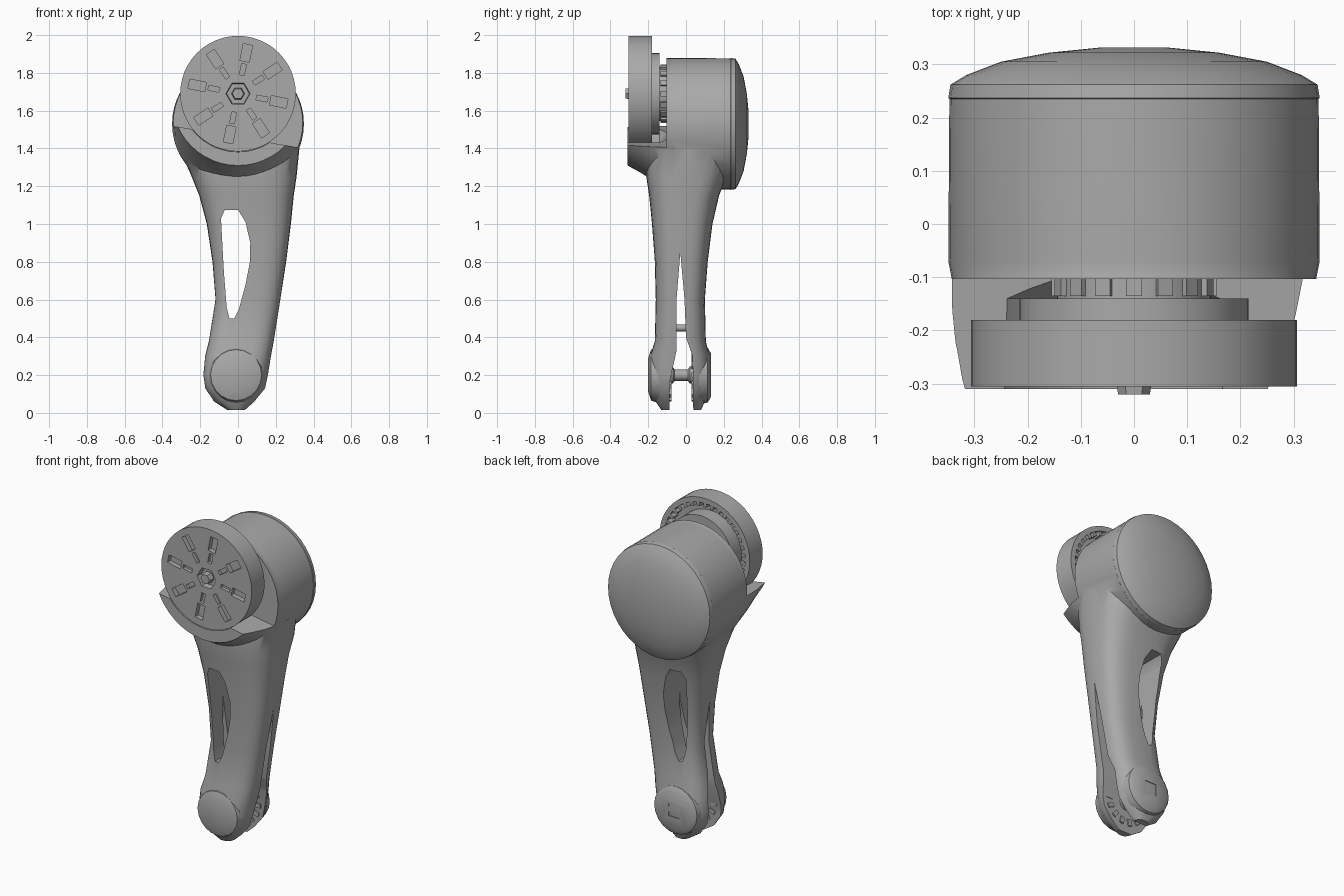
import bpy, bmesh, math
from mathutils import Vector, Matrix

old = bpy.data.objects.get("Cube")
if old:
    bpy.data.objects.remove(old, do_unlink=True)

grey = bpy.data.materials.new("matte grey")
grey.diffuse_color = (0.4, 0.4, 0.4, 1)
grey.use_nodes = True
grey.node_tree.nodes["Principled BSDF"].inputs["Base Color"].default_value = (0.4, 0.4, 0.4, 1)
TAU = math.tau


def finish(bm, name, cutter=False):
    bmesh.ops.recalc_face_normals(bm, faces=bm.faces)
    mesh = bpy.data.meshes.new(name)
    bm.to_mesh(mesh)
    bm.free()
    mesh.materials.append(grey)
    ob = bpy.data.objects.new(name, mesh)
    bpy.context.collection.objects.link(ob)
    if cutter:
        ob.hide_render = True
    return ob


def loft(name, rings, cutter=False, closed=False):
    """Skin a list of point rings, capping the ends unless closed into a loop."""
    bm = bmesh.new()
    vs = [[bm.verts.new(p) for p in r] for r in rings]
    n = len(vs[0])
    pairs = list(zip(vs, vs[1:])) + ([(vs[-1], vs[0])] if closed else [])
    for a, b in pairs:
        for i in range(n):
            j = (i + 1) % n
            bm.faces.new((a[i], a[j], b[j], b[i]))
    if not closed:
        bm.faces.new(vs[0])
        bm.faces.new(vs[-1])
    return finish(bm, name, cutter)


def circle(y, r, cz, cx=0, n=40):
    return [(cx + r * math.cos(TAU * i / n), y, cz + r * math.sin(TAU * i / n)) for i in range(n)]


def turned(name, profile, cz, cx=0, n=40, **kw):
    return loft(name, [circle(y, r, cz, cx, n) for y, r in profile], **kw)


def oval(z, x0, x1, y0, y1, n=32):
    """Rounded-rectangle section of the arm."""
    pts = []
    for i in range(n):
        c, s = math.cos(TAU * i / n), math.sin(TAU * i / n)
        f = lambda v: math.copysign(abs(v) ** 0.65, v)
        pts.append(((x0 + x1) / 2 + (x1 - x0) / 2 * f(c), (y0 + y1) / 2 + (y1 - y0) / 2 * f(s), z))
    return pts


def boolean(ob, other, op="DIFFERENCE"):
    m = ob.modifiers.new(op.lower(), "BOOLEAN")
    m.object, m.operation, m.solver = other, op, "EXACT"
    bpy.context.view_layer.objects.active = ob
    bpy.ops.object.modifier_apply(modifier=m.name)
    bpy.data.objects.remove(other, do_unlink=True)


def smooth(ob, angle=35):
    bpy.ops.object.select_all(action="DESELECT")
    ob.select_set(True)
    bpy.context.view_layer.objects.active = ob
    bpy.ops.object.shade_smooth_by_angle(angle=math.radians(angle))


def boxes(name, mats, cutter=False):
    bm = bmesh.new()
    for m in mats:
        bmesh.ops.create_cube(bm, size=1, matrix=m)
    return finish(bm, name, cutter)


def spun(cz, count, radius, y, size, cx=0, phase=0):
    """Box transforms spaced around a y axis; size is (radial, depth, tangential)."""
    return [Matrix.Translation((cx, y, cz)) @ Matrix.Rotation(TAU * i / count + phase, 4, "Y")
            @ Matrix.Translation((radius, 0, 0)) @ Matrix.Diagonal((*size, 1)) for i in range(count)]


# Arm body: round housing with flared cradle, merged with a tapering arm
HOUSE, DISC = 1.53, 1.69
body = loft("arm_body", [circle(y, r, cz, n=48) for y, r, cz in (
    (0.235, 0.347, HOUSE), (-0.07, 0.349, HOUSE), (-0.1, 0.343, 1.535),
    (-0.17, 0.345, 1.57), (-0.24, 0.348, 1.62), (-0.31, 0.35, 1.66))])
arm = loft("arm", [oval(*row) for row in (
    (0.015, -0.06, 0.04, -0.13, 0.08), (0.06, -0.13, 0.09, -0.16, 0.1),
    (0.13, -0.175, 0.145, -0.19, 0.125), (0.2, -0.185, 0.16, -0.195, 0.13),
    (0.3, -0.175, 0.175, -0.19, 0.125), (0.38, -0.155, 0.19, -0.165, 0.105),
    (0.6, -0.12, 0.225, -0.16, 0.1), (0.8, -0.135, 0.255, -0.165, 0.115),
    (1.0, -0.165, 0.28, -0.18, 0.14), (1.15, -0.205, 0.295, -0.195, 0.175),
    (1.25, -0.245, 0.31, -0.21, 0.215), (1.4, -0.31, 0.325, -0.21, 0.23))])
boolean(body, arm, "UNION")

# Recess for the disc, and the sloping top edge of the cradle
boolean(body, turned("recess", [(-0.5, 0.312), (-0.14, 0.305), (-0.103, 0.25)], DISC, cutter=True))
slope = Matrix.Translation((0, -0.403, 1.46)) @ Matrix.Rotation(0.17, 4, "Y") \
    @ Matrix.Translation((0, 0, 0.5)) @ Matrix.Diagonal((2, 0.6, 1, 1))
boolean(body, boxes("cradle_trim", [slope], True))

# Window through the arm
window = [(-0.07, 1.075), (0, 1.075), (0.04, 1.01), (0.065, 0.9), (0.063, 0.8), (0.04, 0.68),
          (0.005, 0.55), (-0.02, 0.5), (-0.045, 0.5), (-0.06, 0.56), (-0.075, 0.75), (-0.09, 1.03)]
boolean(body, loft("window", [[(x, y, z) for x, z in window] for y in (-0.5, 0.5)], True))

# Slit that splits the arm into two prongs
slit = [(-0.09, -0.1), (-0.085, 0.17), (-0.05, 0.33), (-0.05, 0.6), (-0.03, 0.85),
        (-0.008, 0.6), (0, 0.4), (0.035, 0.3), (0.04, -0.1)]
boolean(body, loft("slit", [[(x, y, z) for y, z in slit] for x in (-0.6, 0.6)], True))
smooth(body)

# Domed rear cover
smooth(turned("rear_cover", [(0.225, 0.335), (0.237, 0.349), (0.262, 0.345), (0.28, 0.315),
                             (0.305, 0.25), (0.322, 0.16), (0.332, 0.06)], HOUSE), 40)

# Drive disc, hollow at the back
disc = turned("drive_disc", [(-0.305, 0.306), (-0.18, 0.306), (-0.18, 0.275), (-0.23, 0.27),
                             (-0.23, 0.215), (-0.14, 0.215), (-0.14, 0.145), (-0.09, 0.145)], DISC, n=48)
pockets = spun(DISC, 8, 0.22, -0.3, (0.09, 0.05, 0.05), phase=0.2)
pockets += spun(DISC, 8, 0.13, -0.3, (0.06, 0.03, 0.025), phase=0.2)
boolean(disc, boxes("pockets", pockets, True))
boolean(disc, turned("socket", [(-0.4, 0.075), (-0.27, 0.06)], DISC, n=6, cutter=True))
smooth(disc)
smooth(turned("disc_hub", [(-0.28, 0.035), (-0.32, 0.03)], DISC, n=6))
boxes("disc_teeth", spun(DISC, 36, 0.265, -0.207, (0.03, 0.05, 0.02)))
boxes("coupling_teeth", spun(DISC, 16, 0.145, -0.118, (0.02, 0.035, 0.03)))

# Prong tips: front pad, rear pad with square socket, joint pins
FOOT_X, FOOT_Z = -0.01, 0.2
smooth(turned("front_pad", [(-0.14, 0.15), (-0.185, 0.135), (-0.2, 0.09)], FOOT_Z, FOOT_X, 20), 40)
rear = turned("rear_pad", [(0.07, 0.155), (0.115, 0.145), (0.132, 0.115)], FOOT_Z, FOOT_X, 20)
boolean(rear, boxes("square_socket", [Matrix.Translation((FOOT_X, 0.13, FOOT_Z))
                                      @ Matrix.Diagonal((0.075, 0.08, 0.075, 1))], True))
smooth(rear)
smooth(turned("joint_pin", [(-0.1, 0.045), (-0.07, 0.045), (-0.06, 0.03), (0.01, 0.03),
                            (0.02, 0.045), (0.06, 0.045)], FOOT_Z, FOOT_X, 16))
smooth(turned("upper_pin", [(-0.07, 0.018), (0.02, 0.018)], 0.45, 0.05, 12))
for label, y in (("front", -0.088), ("rear", 0.038)):
    boxes(label + "_joint_teeth", spun(FOOT_Z, 14, 0.12, y, (0.04, 0.02, 0.025), FOOT_X))
